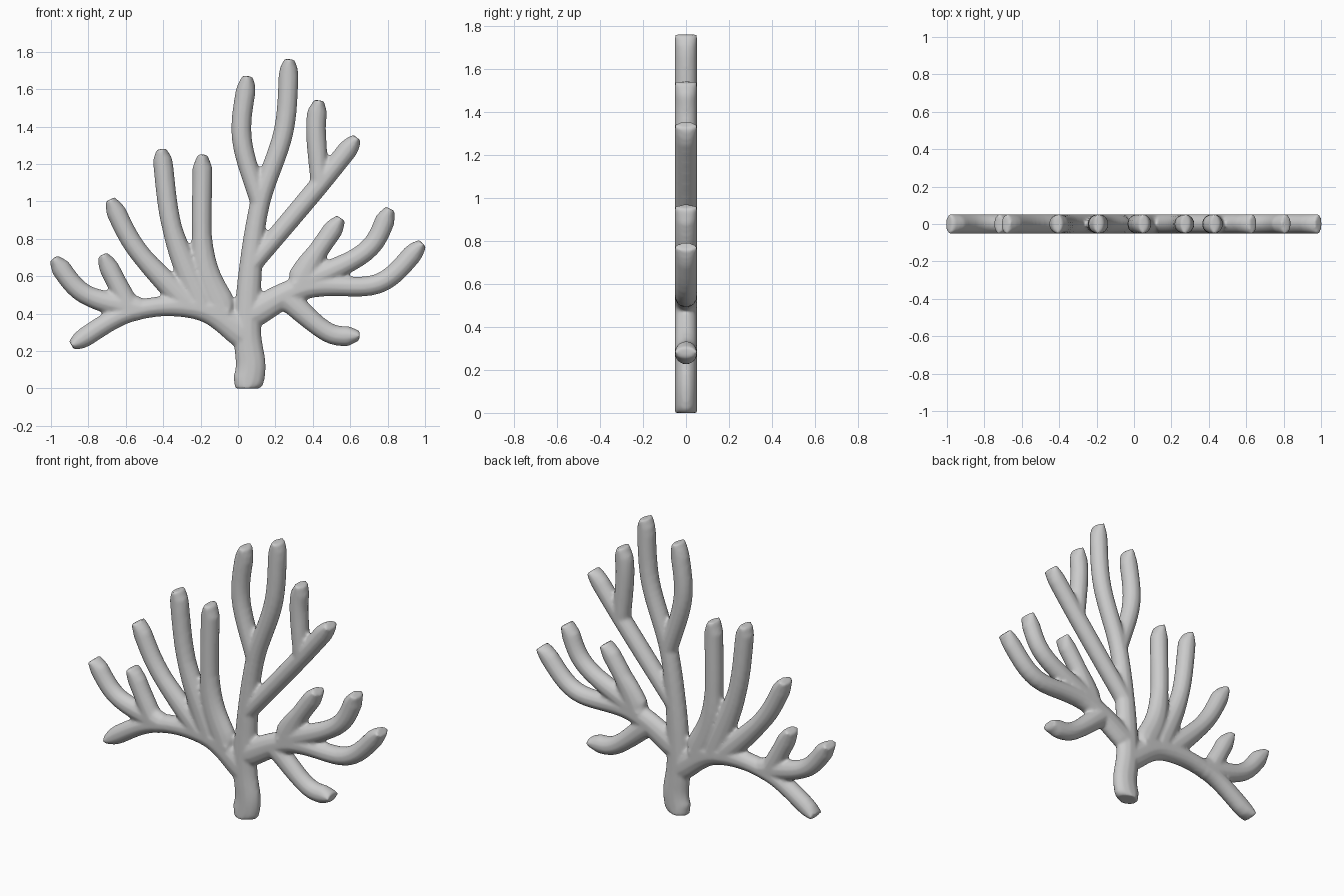
import bpy, bmesh, math
from mathutils import Vector

if "Cube" in bpy.data.objects:
    bpy.data.objects.remove(bpy.data.objects["Cube"])

DEPTH = 0.053     # half thickness of the fan along y
SIDES = 12
STEPS = 8         # rings per curve segment
TWIG = 0.053      # usual half width of a branch

# Each branch: half width at its root, then (x, z) points of a smooth centre line
branches = [
    # trunk with the main stem
    (.084, (.045, 0), (.068, .12), (.05, .31), (.068, .65), (.12, 1), (.245, 1.38), (.275, 1.76)),
    # upper right forks
    (.05, (.12, .98), (.02, 1.34), (.052, 1.67)),
    (.05, (.075, .66), (.42, 1.07), (.637, 1.34)),
    (.05, (.44, 1.08), (.417, 1.38), (.433, 1.54)),
    # lower right limb and forks
    (.08, (.06, .39), (.36, .54), (.75, .56), (.987, .775)),
    (.07, (.3, .54), (.68, .73), (.815, .96)),
    (.09, (.33, .55), (.4, .69), (.55, .91)),
    (.065, (.25, .49), (.48, .3), (.65, .28)),
    # left limb and forks
    (.085, (.06, .27), (-.2, .43), (-.57, .41), (-.89, .23)),
    (.09, (-.08, .4), (-.185, .7), (-.19, 1.25)),
    (.08, (-.19, .44), (-.35, .85), (-.41, 1.28)),
    (.07, (-.25, .43), (-.535, .735), (-.685, 1.01)),
    (.07, (-.52, .42), (-.82, .505), (-.987, .695)),
    (.06, (-.58, .43), (-.725, .715)),
    # web in the left fork
    (.1, (-.05, .4), (-.3, .46)),
]


def smooth_path(points):
    """Catmull-Rom curve through the points, in the xz plane."""
    p = [Vector((x, 0, z)) for x, z in points]
    p = [2 * p[0] - p[1]] + p + [2 * p[-1] - p[-2]]
    out = []
    for a, b, c, d in zip(p, p[1:], p[2:], p[3:]):
        for i in range(STEPS):
            t = i / STEPS
            out.append(0.5 * (2 * b + (c - a) * t + (2 * a - 5 * b + 4 * c - d) * t ** 2
                              + (3 * b - a - 3 * c + d) * t ** 3))
    return out + [p[-2]]


def add_branch(bm, root, points):
    """Sweep an oval section that slims to a twig and ends in a blunt chisel tip."""
    path = smooth_path(points)
    run = [0]
    for a, b in zip(path, path[1:]):
        run.append(run[-1] + (b - a).length)
    rings = []
    for i, p in enumerate(path):
        d = (path[min(i + 1, len(path) - 1)] - path[max(i - 1, 0)]).normalized()
        if p.z == 0:
            d = Vector((0, 0, 1))
        side = Vector((d.z, 0, -d.x))
        w = root + (TWIG - root) * min(1, 2 * run[i] / run[-1])
        w = min(w, .062 + .5 * run[i], .026 + .45 * (run[-1] - run[i]))
        angles = [2 * math.pi * (k + .5) / SIDES for k in range(SIDES)]
        rings.append([bm.verts.new(p + side * w * math.cos(a) * 1.03
                                   + Vector((0, DEPTH * math.sin(a), 0))) for a in angles])
    for r0, r1 in zip(rings, rings[1:]):
        for k in range(SIDES):
            n = (k + 1) % SIDES
            bm.faces.new((r0[k], r0[n], r1[n], r1[k]))
    bm.faces.new(rings[0][::-1])
    bm.faces.new(rings[-1])


bm = bmesh.new()
for root, *points in branches:
    add_branch(bm, root, points)
bmesh.ops.recalc_face_normals(bm, faces=bm.faces)
mesh = bpy.data.meshes.new("coral")
bm.to_mesh(mesh)
bm.free()
coral = bpy.data.objects.new("coral", mesh)
bpy.context.collection.objects.link(coral)

# Fuse the branches into one skin and soften the forks
fuse = coral.modifiers.new("fuse", 'REMESH')
fuse.mode = 'VOXEL'
fuse.voxel_size = 0.01
fuse.use_smooth_shade = True
soft = coral.modifiers.new("soften", 'SMOOTH')
soft.factor = 0.5
soft.iterations = 6
